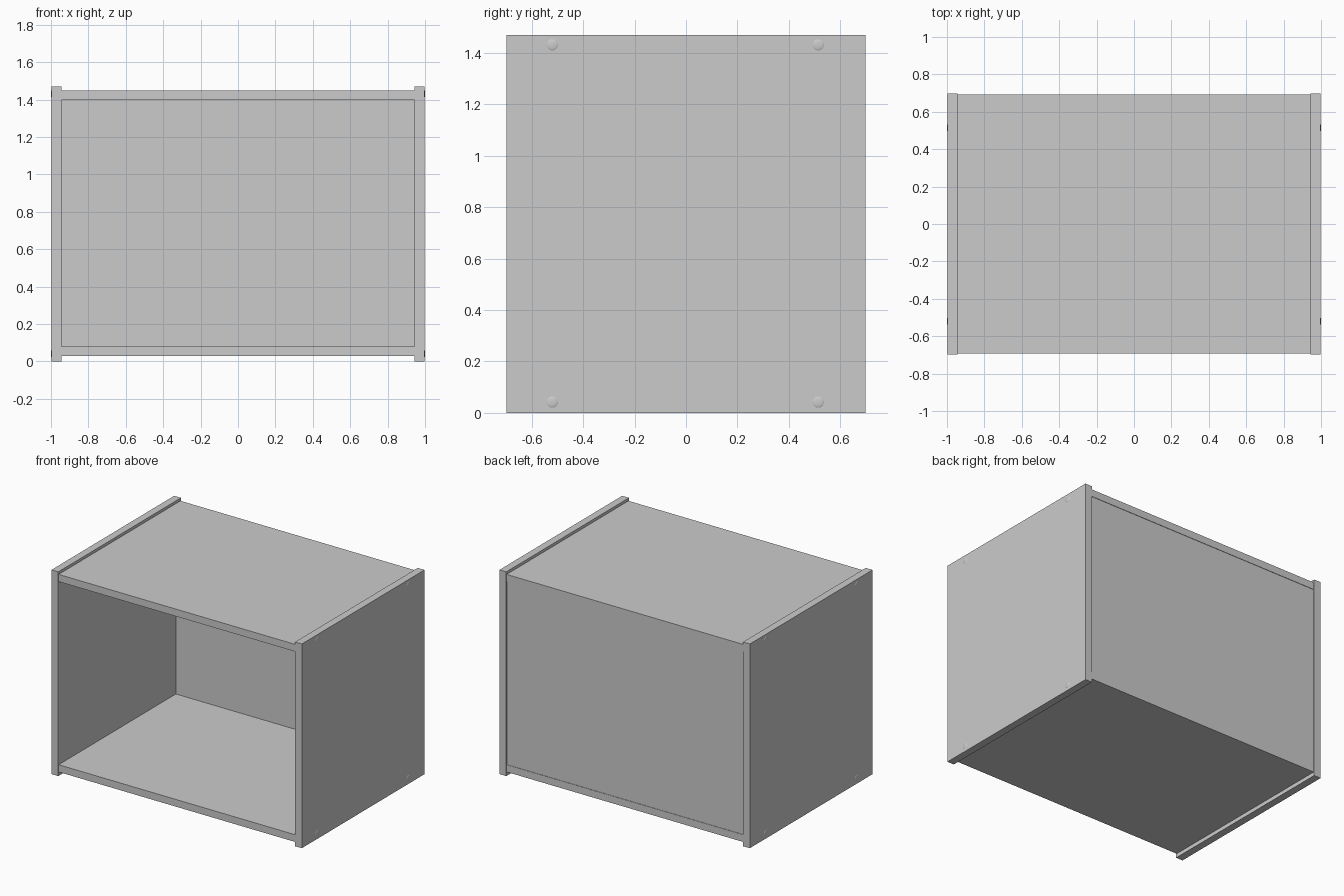
import bpy
import math

if "Cube" in bpy.data.objects:
    bpy.data.objects.remove(bpy.data.objects["Cube"])

grey = bpy.data.materials.new("plain_grey")
grey.diffuse_color = (0.6, 0.6, 0.6, 1)
grey.use_nodes = True
grey.node_tree.nodes["Principled BSDF"].inputs["Base Color"].default_value = grey.diffuse_color


def box(name, lo, hi):
    """Axis-aligned board between two corners."""
    centre = [(a + b) / 2 for a, b in zip(lo, hi)]
    bpy.ops.mesh.primitive_cube_add(size=1, location=centre)
    ob = bpy.context.object
    ob.name = name
    ob.scale = [b - a for a, b in zip(lo, hi)]
    bpy.ops.object.transform_apply(location=False, rotation=False, scale=True)
    ob.data.materials.append(grey)
    return ob


def screw(name, side, y, z):
    """Very shallow domed screw cap on the outside of a side panel."""
    bpy.ops.mesh.primitive_uv_sphere_add(
        segments=16, ring_count=8, radius=1,
        location=(side * 0.996, y, z), rotation=(0, math.pi / 2, 0))
    ob = bpy.context.object
    ob.name = name
    ob.scale = (0.023, 0.023, 0.004)
    bpy.ops.object.transform_apply(location=False, rotation=True, scale=True)
    ob.data.materials.append(grey)
    bpy.ops.object.shade_smooth_by_angle(angle=math.radians(60))


# Upright side panels with their screw caps
for side, label in ((-1, "left"), (1, "right")):
    x0, x1 = sorted((side * 0.943, side * 0.997))
    box(label + "_side_panel", (x0, -0.698, 0), (x1, 0.698, 1.47))
    for y, depth in ((-0.52, "front"), (0.515, "back")):
        for z, level in ((0.042, "lower"), (1.432, "upper")):
            screw(f"{label}_{depth}_{level}_screw", side, y, z)

# Horizontal boards between the sides
box("bottom_board", (-0.943, -0.693, 0.028), (0.943, 0.693, 0.08))
box("top_board", (-0.943, -0.693, 1.398), (0.943, 0.693, 1.45))

# Back panel closing the rear; the front stays open
box("back_panel", (-0.943, 0.64, 0.08), (0.943, 0.69, 1.398))
